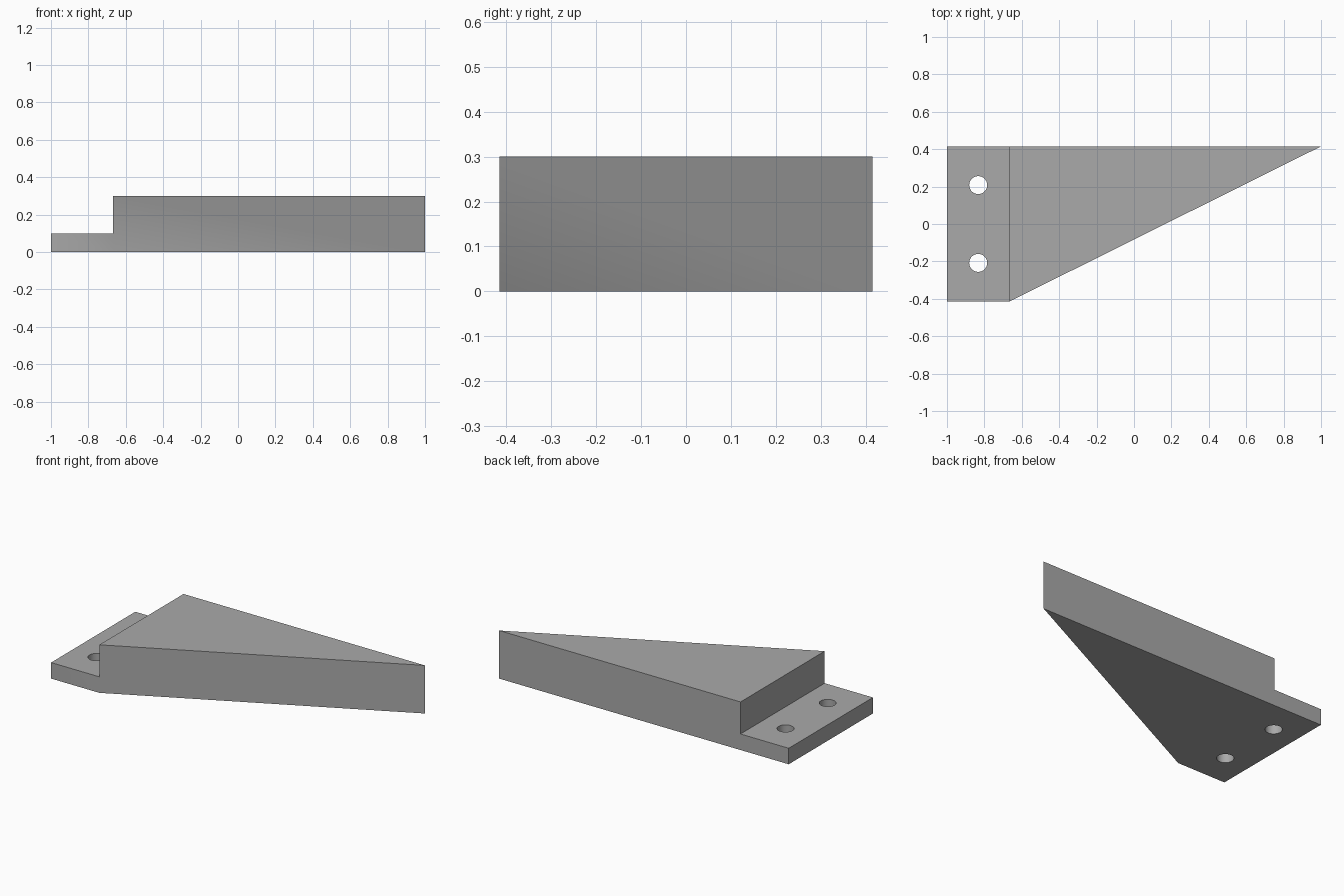
import bpy
import bmesh

cube = bpy.data.objects.get("Cube")
if cube:
    bpy.data.objects.remove(cube, do_unlink=True)

HALF_Y = 0.415
STEP_X = -0.667
FLANGE_Z = 0.1
TOP_Z = 0.3

grey = bpy.data.materials.new("plain_grey")
grey.use_nodes = True
colour = (0.4, 0.4, 0.4, 1)
grey.diffuse_color = colour
grey.node_tree.nodes["Principled BSDF"].inputs["Base Color"].default_value = colour


def prism(name, outline, bottom, top):
    """Extrude a flat outline upwards into a solid object."""
    bm = bmesh.new()
    base = bm.faces.new([bm.verts.new((x, y, bottom)) for x, y in outline])
    extruded = bmesh.ops.extrude_face_region(bm, geom=[base])["geom"]
    verts = [v for v in extruded if isinstance(v, bmesh.types.BMVert)]
    bmesh.ops.translate(bm, verts=verts, vec=(0, 0, top - bottom))
    bmesh.ops.recalc_face_normals(bm, faces=bm.faces)
    mesh = bpy.data.meshes.new(name)
    bm.to_mesh(mesh)
    bm.free()
    mesh.materials.append(grey)
    obj = bpy.data.objects.new(name, mesh)
    bpy.context.collection.objects.link(obj)
    return obj


def cut(target, cutter):
    """Apply a boolean cut, then discard the cutter."""
    cutter.hide_render = True
    mod = target.modifiers.new("cut", "BOOLEAN")
    mod.operation = "DIFFERENCE"
    mod.solver = "EXACT"
    mod.object = cutter
    bpy.context.view_layer.objects.active = target
    bpy.ops.object.modifier_apply(modifier=mod.name)
    bpy.data.objects.remove(cutter, do_unlink=True)


# Full-height wedge including the mounting end
bracket = prism("wedge_bracket", [(-1, -HALF_Y), (STEP_X, -HALF_Y),
                                  (1, HALF_Y), (-1, HALF_Y)], 0, TOP_Z)

# Step down to the thin mounting flange
cut(bracket, prism("step_cutter", [(-2, -1), (STEP_X, -1), (STEP_X, 1), (-2, 1)],
                   FLANGE_Z, 1))

# Two screw holes through the flange
for y in (-0.208, 0.208):
    bpy.ops.mesh.primitive_cylinder_add(vertices=48, radius=0.048, depth=1,
                                        location=(-0.833, y, 0))
    cut(bracket, bpy.context.object)

# Smooth hole walls with crisp edges
bpy.ops.object.select_all(action="DESELECT")
bracket.select_set(True)
bpy.context.view_layer.objects.active = bracket
bpy.ops.object.shade_smooth_by_angle()
